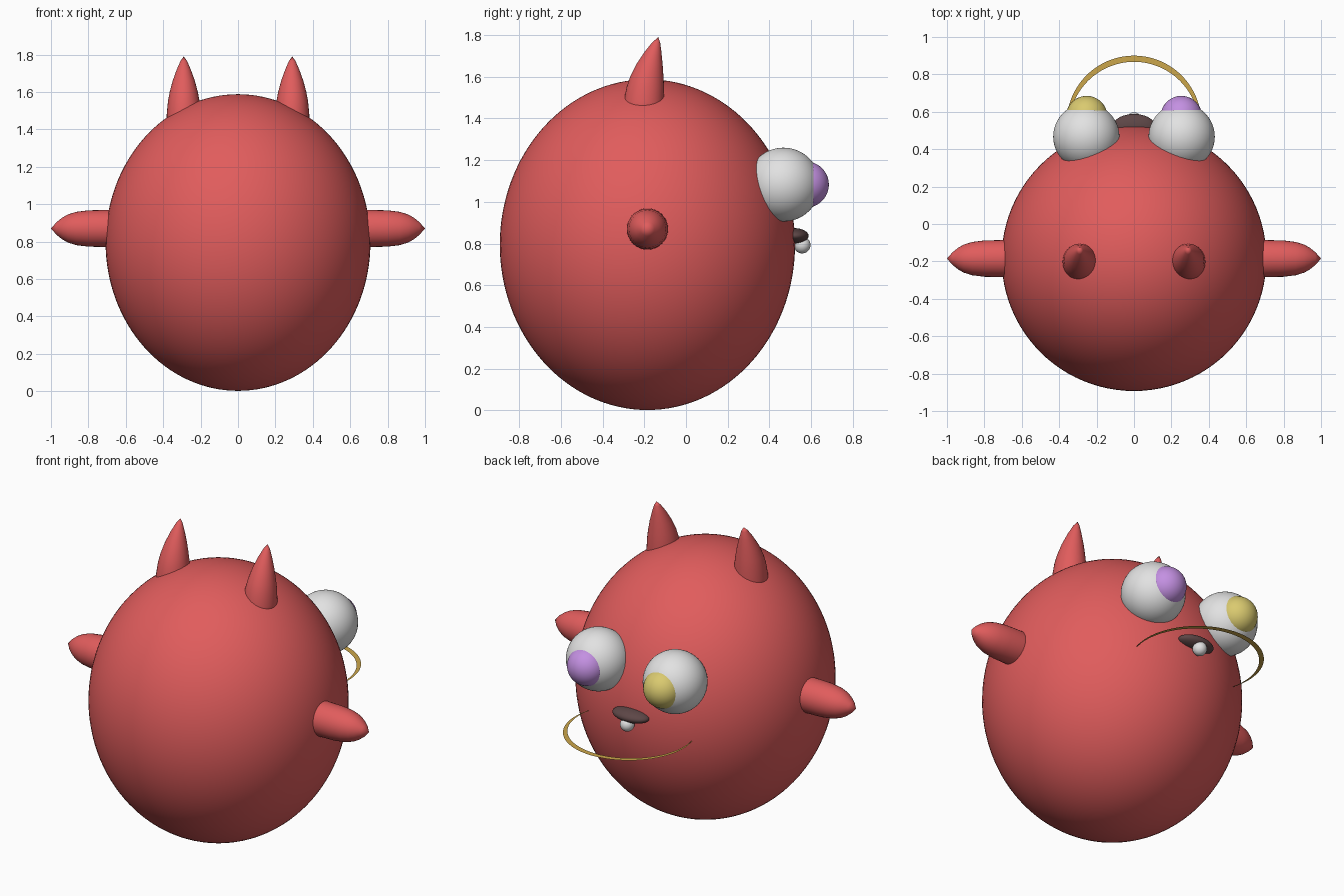
import bpy, bmesh, math
from mathutils import Vector

if "Cube" in bpy.data.objects:
    bpy.data.objects.remove(bpy.data.objects["Cube"])


def material(name, rgb):
    m = bpy.data.materials.new(name)
    m.diffuse_color = (*rgb, 1.0)
    m.use_nodes = True
    m.node_tree.nodes["Principled BSDF"].inputs["Base Color"].default_value = m.diffuse_color
    return m


RED = material("red skin", (0.75, 0.108, 0.108))
WHITE = material("white", (0.76, 0.76, 0.76))
PURPLE = material("purple", (0.55, 0.28, 0.76))
YELLOW = material("yellow", (0.70, 0.59, 0.16))
GOLD = material("gold", (0.60, 0.38, 0.07))
DARK = material("dark mouth", (0.11, 0.062, 0.062))


def finish(bm, name, mat, smooth=True):
    bmesh.ops.recalc_face_normals(bm, faces=bm.faces)
    me = bpy.data.meshes.new(name)
    bm.to_mesh(me)
    bm.free()
    me.materials.append(mat)
    for p in me.polygons:
        p.use_smooth = smooth
    ob = bpy.data.objects.new(name, me)
    bpy.context.collection.objects.link(ob)
    return ob


def ellipsoid(name, centre, radii, mat, seg=48, rings=32):
    bm = bmesh.new()
    bmesh.ops.create_uvsphere(bm, u_segments=seg, v_segments=rings, radius=1)
    for v in bm.verts:
        v.co = Vector([c + r * k for c, r, k in zip(centre, radii, v.co)])
    return finish(bm, name, mat)


def loft(name, stations, axis_u, axis_v, mat, n=32):
    """Skin of rings given as (centre, radius); the last one is the tip."""
    bm = bmesh.new()
    u, w = Vector(axis_u), Vector(axis_v)
    rings = []
    for c, r in stations[:-1]:
        rings.append([bm.verts.new(Vector(c) + u * r * math.cos(2 * math.pi * i / n)
                                   + w * r * math.sin(2 * math.pi * i / n)) for i in range(n)])
    for a, b in zip(rings, rings[1:]):
        for i in range(n):
            bm.faces.new((a[i], a[(i + 1) % n], b[(i + 1) % n], b[i]))
    tip = bm.verts.new(stations[-1][0])
    for i in range(n):
        bm.faces.new((rings[-1][i], rings[-1][(i + 1) % n], tip))
    bm.faces.new(rings[0])
    return finish(bm, name, mat)


# Round body
ellipsoid("body", (0, -0.185, 0.795), (0.708, 0.708, 0.793), RED, 96, 64)

# Horn profile: z, y, radius; arm profile: x, radius
HORN = [(1.36, -0.205, 0.10), (1.48, -0.202, 0.097), (1.55, -0.195, 0.09), (1.60, -0.188, 0.08),
        (1.66, -0.175, 0.063), (1.72, -0.158, 0.04), (1.765, -0.143, 0.019), (1.79, -0.133, 0)]
ARM = [(0.55, 0.10), (0.71, 0.099), (0.80, 0.097), (0.865, 0.089),
       (0.91, 0.075), (0.94, 0.058), (0.97, 0.034), (1.0, 0)]

for side, s, iris in (("left", -1, YELLOW), ("right", 1, PURPLE)):
    loft(side + "_horn", [((s * 0.29, y, z), r) for z, y, r in HORN],
         (0.94, 0, 0), (0, 1, 0), RED)
    loft(side + "_arm", [((s * x, -0.185, 0.87), r) for x, r in ARM],
         (0, 1, 0), (0, 0, 1), RED)
    # Bulging eye and pupil
    ellipsoid(side + "_eye", (s * 0.255, 0.467, 1.083), (0.177,) * 3, WHITE)
    ellipsoid(side + "_pupil", (s * 0.253, 0.574, 1.083), (0.111,) * 3, iris)

# Mouth and single tooth
ellipsoid("mouth", (0, 0.52, 0.837), (0.115, 0.068, 0.037), DARK)
ellipsoid("tooth", (0, 0.557, 0.793), (0.04, 0.04, 0.04), WHITE, 24, 16)

# Flat tapering crescent in front of the face
bm = bmesh.new()
N = 64
pairs = []
for i in range(N + 1):
    t = i / N
    a = math.radians(-20 + 220 * t)
    width = 0.002 + 0.031 * math.sin(math.pi * t) ** 0.9
    pairs.append([bm.verts.new((r * math.cos(a), 0.54 + r * math.sin(a), 0.737))
                  for r in (0.36, 0.36 - width)])
for p, q in zip(pairs, pairs[1:]):
    bm.faces.new((p[0], q[0], q[1], p[1]))
bm.normal_update()
if bm.faces[:][0].normal.z < 0:
    bmesh.ops.reverse_faces(bm, faces=bm.faces[:])
finish(bm, "gold_crescent", GOLD, smooth=False)
